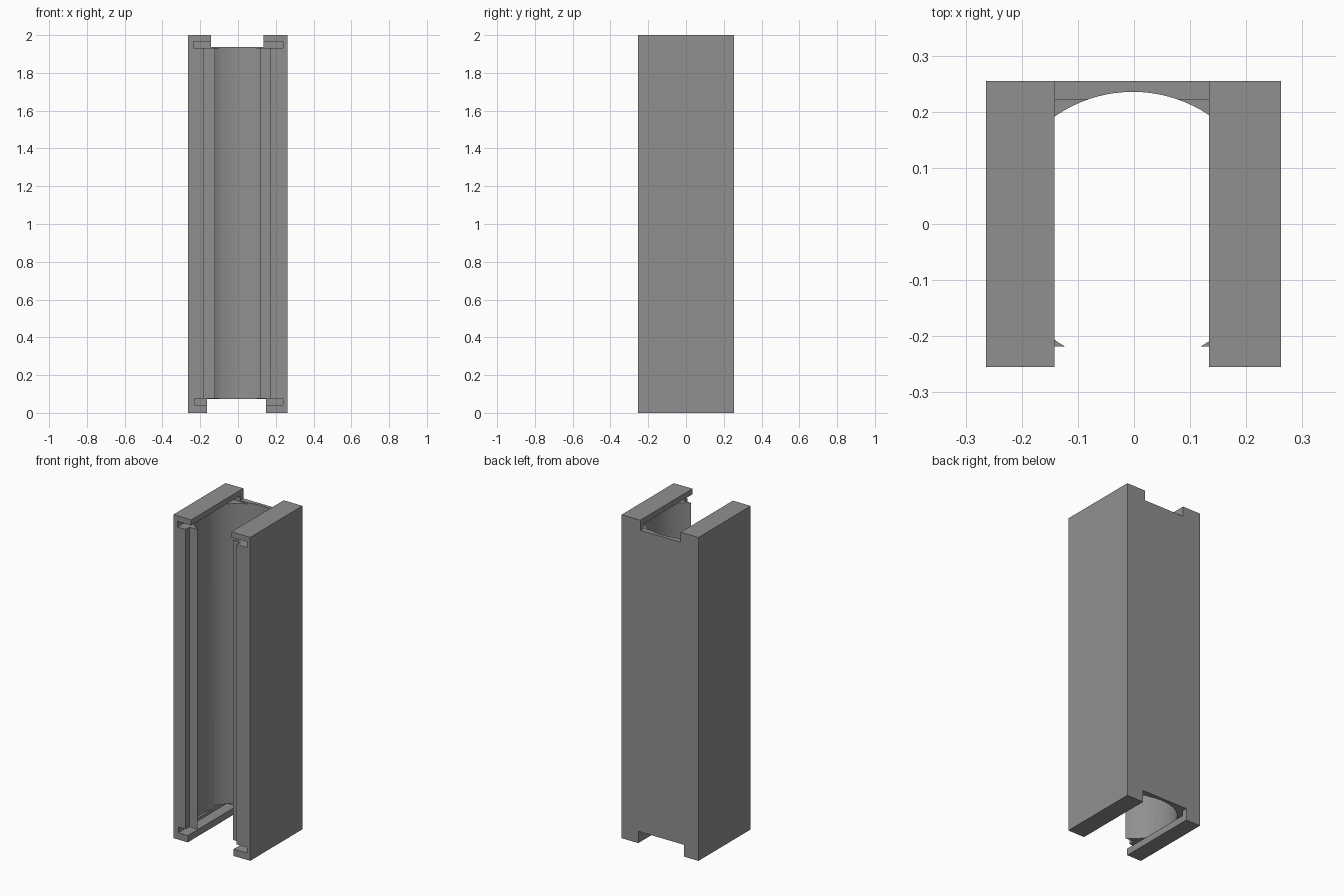
import bpy

if "Cube" in bpy.data.objects:
    bpy.data.objects.remove(bpy.data.objects["Cube"])

# Single flat grey
grey = bpy.data.materials.new("mid grey")
grey.diffuse_color = (0.28, 0.28, 0.28, 1)
grey.use_nodes = True
grey.node_tree.nodes["Principled BSDF"].inputs["Base Color"].default_value = grey.diffuse_color


def box(name, x0, x1, y0, y1, z0, z1):
    bpy.ops.mesh.primitive_cube_add(size=1)
    ob = bpy.context.object
    ob.name = name
    ob.location = ((x0 + x1) / 2, (y0 + y1) / 2, (z0 + z1) / 2)
    ob.scale = (x1 - x0, y1 - y0, z1 - z0)
    bpy.ops.object.transform_apply(location=True, rotation=False, scale=True)
    return ob


# Solid block
body = box("rail_block", -0.264, 0.262, -0.255, 0.255, 0, 2)

# Open channels through both ends, undercut grooves that stop short of the
# back wall, and the wide recess down the front opening
cutters = [
    box("top_channel", -0.142, 0.134, -0.4, 0.4, 1.938, 2.1),
    box("bottom_channel", -0.165, 0.148, -0.4, 0.4, -0.1, 0.073),
    box("top_groove", -0.235, 0.239, -0.4, 0.222, 1.931, 1.966),
    box("bottom_groove", -0.23, 0.239, -0.4, 0.222, 0.042, 0.077),
    box("front_recess", -0.18, 0.17, -0.4, -0.2185, 0.06, 1.95),
]

# Round bore between the grooves
bpy.ops.mesh.primitive_cylinder_add(vertices=96, radius=0.243, depth=1.89,
                                    location=(-0.002, -0.0075, 1.005))
bore = bpy.context.object
bore.name = "bore"
cutters.append(bore)

bpy.context.view_layer.objects.active = body
for cutter in cutters:
    mod = body.modifiers.new(cutter.name, 'BOOLEAN')
    mod.operation = 'DIFFERENCE'
    mod.solver = 'EXACT'
    mod.object = cutter
    bpy.ops.object.modifier_apply(modifier=mod.name)
for cutter in cutters:
    bpy.data.objects.remove(cutter)

# Smooth bore wall, sharp edges elsewhere
body.data.materials.clear()
body.data.materials.append(grey)
bpy.ops.object.select_all(action='DESELECT')
body.select_set(True)
bpy.ops.object.shade_smooth_by_angle(angle=0.5)
